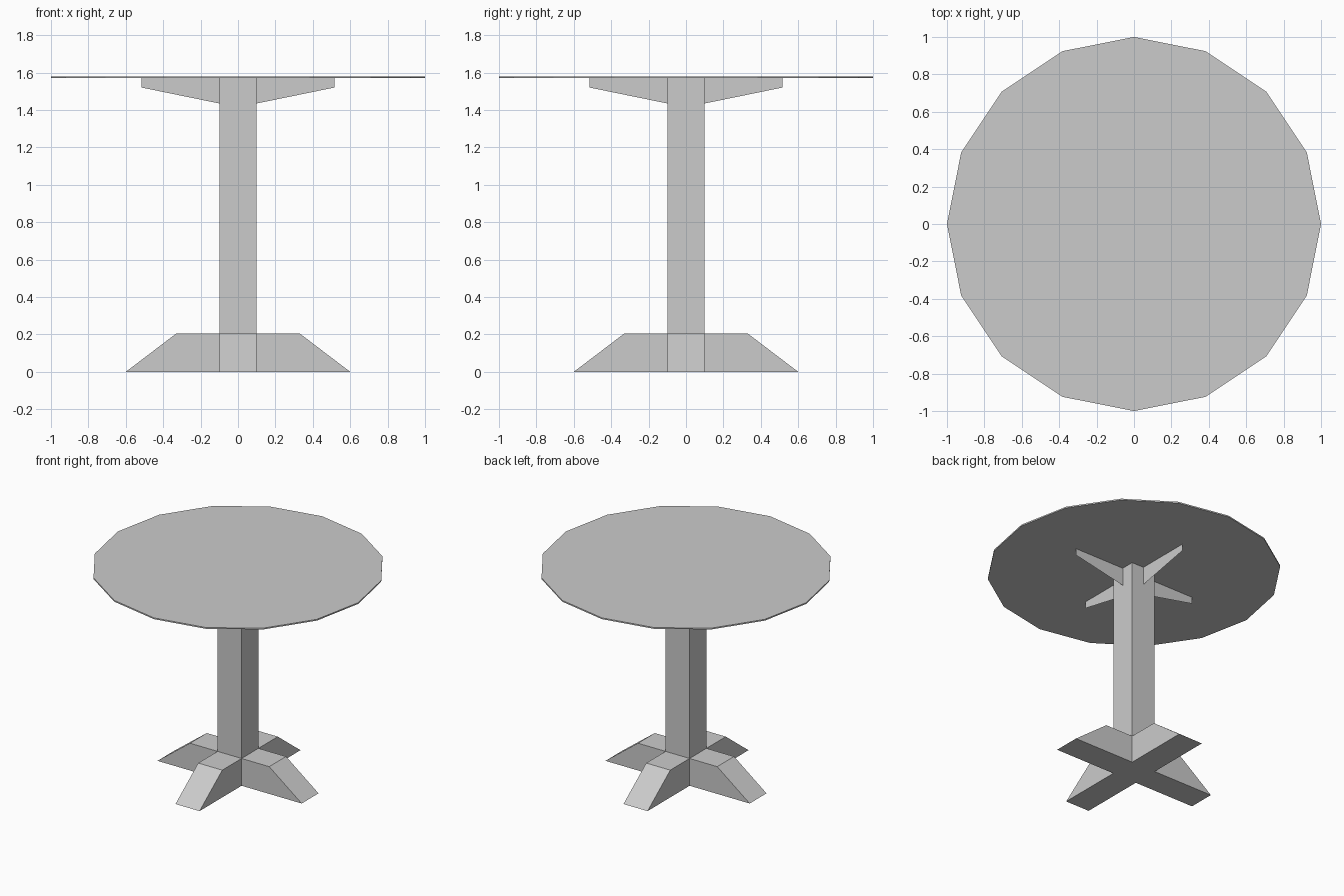
import bpy, bmesh
from math import pi
from mathutils import Matrix, Vector

cube = bpy.data.objects.get("Cube")
if cube:
    bpy.data.objects.remove(cube, do_unlink=True)

grey = bpy.data.materials.new("plain grey")
grey.use_nodes = True
colour = (0.6, 0.6, 0.6, 1)
grey.diffuse_color = colour
grey.node_tree.nodes["Principled BSDF"].inputs["Base Color"].default_value = colour

HALF = 0.1      # half width of column and feet
FOOT_TOP = 0.205
TOP = 1.58
TOP_THICK = 0.01


def finish(name, bm):
    mesh = bpy.data.meshes.new(name)
    bm.to_mesh(mesh)
    bm.free()
    mesh.materials.append(grey)
    obj = bpy.data.objects.new(name, mesh)
    bpy.context.collection.objects.link(obj)
    return obj


def profile(name, points, thickness, quarter):
    """Extrude an x-z outline along y, then turn it by quarter turns about z."""
    bm = bmesh.new()
    face = bm.faces.new([bm.verts.new((x, -thickness / 2, z)) for x, z in points])
    if thickness:
        new = bmesh.ops.extrude_face_region(bm, geom=[face])["geom"]
        verts = [v for v in new if isinstance(v, bmesh.types.BMVert)]
        bmesh.ops.translate(bm, verts=verts, vec=Vector((0, thickness, 0)))
        bmesh.ops.recalc_face_normals(bm, faces=bm.faces[:])
    bmesh.ops.rotate(bm, verts=bm.verts[:], matrix=Matrix.Rotation(quarter * pi / 2, 3, "Z"))
    return finish(name, bm)


# Crossed feet: a square hub with four sloping arms
foot = [(HALF, 0), (0.6, 0), (0.33, FOOT_TOP), (HALF, FOOT_TOP)]
hub = [(-HALF, 0), (HALF, 0), (HALF, FOOT_TOP), (-HALF, FOOT_TOP)]
profile("foot_hub", hub, 2 * HALF, 0)

# Square column
column = [(-HALF, FOOT_TOP), (HALF, FOOT_TOP), (HALF, TOP - TOP_THICK), (-HALF, TOP - TOP_THICK)]
profile("column", column, 2 * HALF, 0)

# Thin tapered brackets under the top, one on each column face
bracket = [(HALF, 1.435), (0.515, 1.52), (0.515, TOP - TOP_THICK), (HALF, TOP - TOP_THICK)]
for i, side in enumerate(("left", "back", "right", "front")):
    profile(side + "_foot", foot, 2 * HALF, i)
    profile(side + "_bracket", bracket, 0, i)

# Sixteen-sided thin table top
bm = bmesh.new()
bmesh.ops.create_cone(bm, cap_ends=True, segments=16, radius1=1, radius2=1, depth=TOP_THICK,
                      matrix=Matrix.Translation((0, 0, TOP - TOP_THICK / 2)))
finish("table_top", bm)
